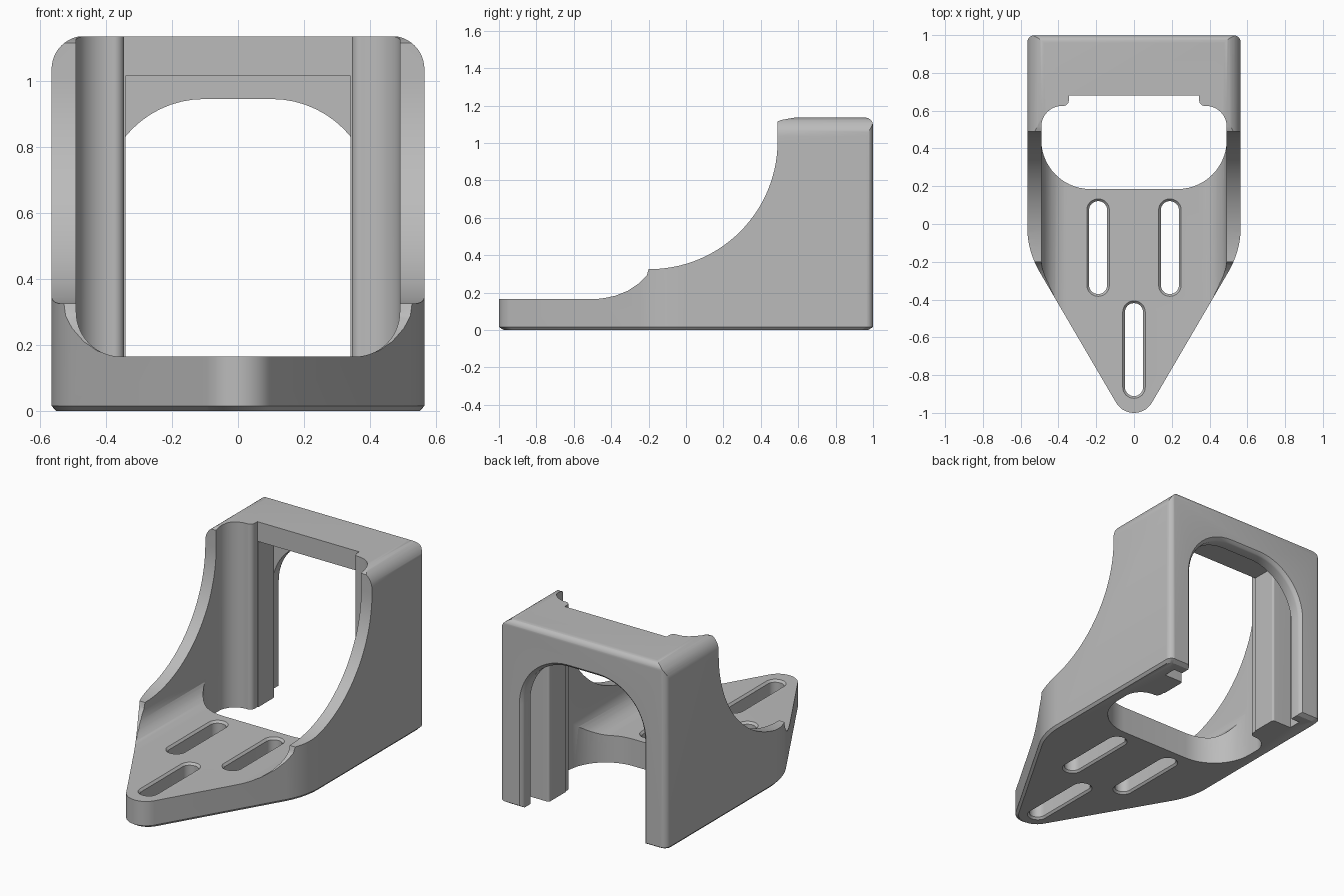
import bpy, bmesh, math
from mathutils import Vector

old = bpy.data.objects.get("Cube")
if old:
    bpy.data.objects.remove(old, do_unlink=True)


def rounded(corners, steps=14):
    """Closed 2D outline; corners given as (a, b) or (a, b, radius)."""
    out, n = [], len(corners)
    for i, c in enumerate(corners):
        p = Vector(c[:2])
        if len(c) < 3:
            out.append(p)
            continue
        u = (Vector(corners[i - 1][:2]) - p).normalized()
        v = (Vector(corners[(i + 1) % n][:2]) - p).normalized()
        half, r = u.angle(v) / 2, c[2]
        centre = p + (u + v).normalized() * r / math.sin(half)
        s = p + u * r / math.tan(half) - centre
        e = p + v * r / math.tan(half) - centre
        sweep = math.pi - 2 * half
        for k in range(steps + 1):
            f = k / steps
            out.append(centre + (s * math.sin((1 - f) * sweep)
                                 + e * math.sin(f * sweep)) / math.sin(sweep))
    return out


def mirrored(half):
    """Mirror a half outline across the centre line."""
    return half + [(-c[0], *c[1:]) for c in reversed(half) if c[0] > 0]


def loft(name, axis, sections):
    """Solid through (position, outline) sections stacked along an axis."""
    place = {"x": lambda a, b, t: (t, a, b),
             "y": lambda a, b, t: (a, t, b),
             "z": lambda a, b, t: (a, b, t)}[axis]
    bm = bmesh.new()
    rings = [[bm.verts.new(place(q[0], q[1], t)) for q in pts] for t, pts in sections]
    for lo, hi in zip(rings, rings[1:]):
        for i in range(len(lo)):
            bm.faces.new((lo[i - 1], lo[i], hi[i], hi[i - 1]))
    bm.faces.new(rings[0])
    bm.faces.new(rings[-1])
    bmesh.ops.recalc_face_normals(bm, faces=bm.faces)
    mesh = bpy.data.meshes.new(name)
    bm.to_mesh(mesh)
    bm.free()
    obj = bpy.data.objects.new(name, mesh)
    bpy.context.collection.objects.link(obj)
    return obj


def combine(target, tool, operation):
    tool.hide_render = True
    mod = target.modifiers.new(tool.name, "BOOLEAN")
    mod.operation, mod.solver, mod.object = operation, "EXACT", tool
    bpy.context.view_layer.objects.active = target
    bpy.ops.object.modifier_apply(modifier=mod.name)
    bpy.data.objects.remove(tool, do_unlink=True)


# Pointed footprint with a chamfered underside
plan = rounded(mirrored([(0, -1.108, 0.11), (0.565, -0.142, 0.47), (0.565, 1, 0.04)]))
bracket = loft("mounting_bracket", "z",
               [(0, [p * 0.975 for p in plan]), (0.016, plan), (1.3, plan)])

# Side silhouette: flat toe, small rise, sweeping arc, tall back
side = rounded([(-1.1, -0.1), (-1.1, 0.168), (-0.46, 0.168), (-0.38, 0.182),
                (-0.31, 0.21), (-0.25, 0.25), (-0.21, 0.29), (-0.2, 0.325),
                (0.49, 0.325, 0.685), (0.49, 1.115), (0.51, 1.123),
                (0.58, 1.135), (0.999, 1.135, 0.04), (0.999, -0.1)], 28)
combine(bracket, loft("side_shape", "x", [(-1, side), (1, side)]), "INTERSECT")

# Rounded upper shoulders
front = rounded(mirrored([(0.5645, -0.1), (0.5645, 1.136, 0.1)]))
combine(bracket, loft("shoulder_shape", "y", [(-1.2, front), (1.2, front)]), "INTERSECT")

# Channel between the side walls, with coved floor corners
channel = rounded(mirrored([(0.49, 0.165, 0.135), (0.49, 1.5)]))
combine(bracket, loft("channel_cut", "y", [(-1.2, channel), (0.5, channel)]), "DIFFERENCE")

# Vertical opening shaped around the two posts
opening = rounded(mirrored([(0.491, 0.185, 0.26), (0.491, 0.625, 0.11),
                            (0.345, 0.625, 0.03), (0.345, 0.68)]))
combine(bracket, loft("opening_cut", "z", [(-0.1, opening), (1.4, opening)]), "DIFFERENCE")

# Passage under the top beam, with a groove behind each post
groove = rounded(mirrored([(0.34, 0.6), (0.34, 0.84, 0.012), (0.47, 0.84), (0.47, 0.92)]))
combine(bracket, loft("groove_cut", "z", [(-0.1, groove), (1.015, groove)]), "DIFFERENCE")


# Arched doorway through the back lip, eased at its outer edge
def arch(d):
    return rounded(mirrored([(0.41 + d, -0.1), (0.41 + d, 0.945 + d, 0.308 + d)]))


combine(bracket, loft("arch_cut", "y", [(0.88, arch(0)), (0.975, arch(0)), (0.985, arch(0.004)),
                                        (1.0, arch(0.02)), (1.03, arch(0.05))]), "DIFFERENCE")


# Three chamfered adjustment slots
def slot(x, y, d):
    w, h = 0.048 + d, 0.246 + d
    return rounded([(x - w, y - h, w * 0.99), (x + w, y - h, w * 0.99),
                    (x + w, y + h, w * 0.99), (x - w, y + h, w * 0.99)], 8)


for sx, sy in ((-0.19, -0.125), (0.19, -0.125), (0, -0.665)):
    cut = loft("slot_cut", "z", [(z, slot(sx, sy, d)) for z, d in
                                 ((-0.02, 0.03), (0.012, 0), (0.152, 0), (0.185, 0.03))])
    combine(bracket, cut, "DIFFERENCE")

# Single grey finish
grey = bpy.data.materials.new("plain_grey")
grey.use_nodes = True
colour = (0.5, 0.5, 0.5, 1)
grey.diffuse_color = colour
grey.node_tree.nodes["Principled BSDF"].inputs["Base Color"].default_value = colour
bracket.data.materials.clear()
bracket.data.materials.append(grey)

bpy.ops.object.select_all(action="DESELECT")
bracket.select_set(True)
bpy.context.view_layer.objects.active = bracket
bpy.ops.object.shade_smooth_by_angle(angle=math.radians(30))
